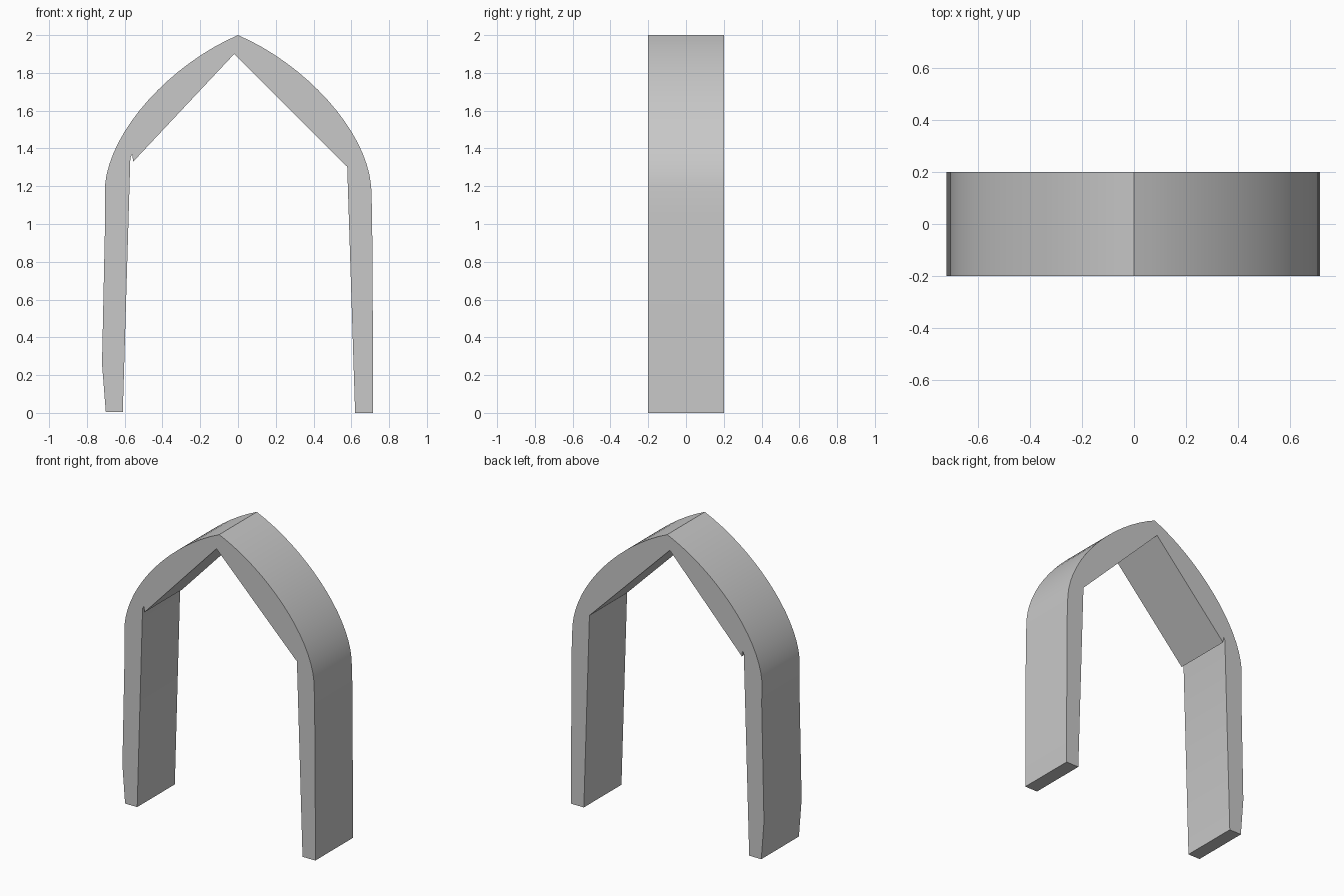
import bpy
import bmesh
import math
from mathutils import Vector, geometry

cube = bpy.data.objects.get("Cube")
if cube:
    bpy.data.objects.remove(cube, do_unlink=True)

DEPTH = 0.2  # half depth of the arch

stone = bpy.data.materials.new("plain_grey")
stone.use_nodes = True
grey = (0.58, 0.58, 0.58, 1.0)
stone.diffuse_color = grey
stone.node_tree.nodes["Principled BSDF"].inputs["Base Color"].default_value = grey


def haunch(side):
    """Curved outer edge from the top of a leg to the peak."""
    pts = [Vector((side * x, z, 0)) for x, z in
           ((0.705, 1.2), (0.68, 1.5), (0.35, 1.85), (0, 2))]
    return [(p.x, p.y) for p in geometry.interpolate_bezier(*pts, 17)]


def extrude_profile(name, profile):
    """Extrude a closed x-z outline through the depth."""
    bm = bmesh.new()
    face = bm.faces.new([bm.verts.new((x, -DEPTH, z)) for x, z in profile])
    result = bmesh.ops.extrude_face_region(bm, geom=[face], use_keep_orig=True)
    moved = [v for v in result["geom"] if isinstance(v, bmesh.types.BMVert)]
    bmesh.ops.translate(bm, verts=moved, vec=(0, 2 * DEPTH, 0))
    bmesh.ops.recalc_face_normals(bm, faces=bm.faces)
    mesh = bpy.data.meshes.new(name)
    bm.to_mesh(mesh)
    bm.free()
    mesh.materials.append(stone)
    obj = bpy.data.objects.new(name, mesh)
    bpy.context.collection.objects.link(obj)
    return obj


# Outer edge: left leg, over the peak, right leg
right_leg_outer = [(-0.70, 0.005), (-0.72, 0.26), (-0.703, 1.05)]
left_leg_outer = [(0.71, 1.05), (0.715, 0.3), (0.715, 0)]
outer = right_leg_outer + haunch(-1) + haunch(1)[-2::-1] + left_leg_outer

# Inner edge: straight legs, small notches and a straight-sided gable
inner = [(0.62, 0), (0.578, 1.31), (0.575, 1.305), (-0.02, 1.9),
         (-0.555, 1.33), (-0.56, 1.37), (-0.57, 1.35), (-0.61, 0.005)]

arch = extrude_profile("pointed_arch", outer + inner)

# Smooth outer curve with crisp rims
bpy.ops.object.select_all(action="DESELECT")
arch.select_set(True)
bpy.context.view_layer.objects.active = arch
bpy.ops.object.shade_smooth_by_angle(angle=math.radians(25))
